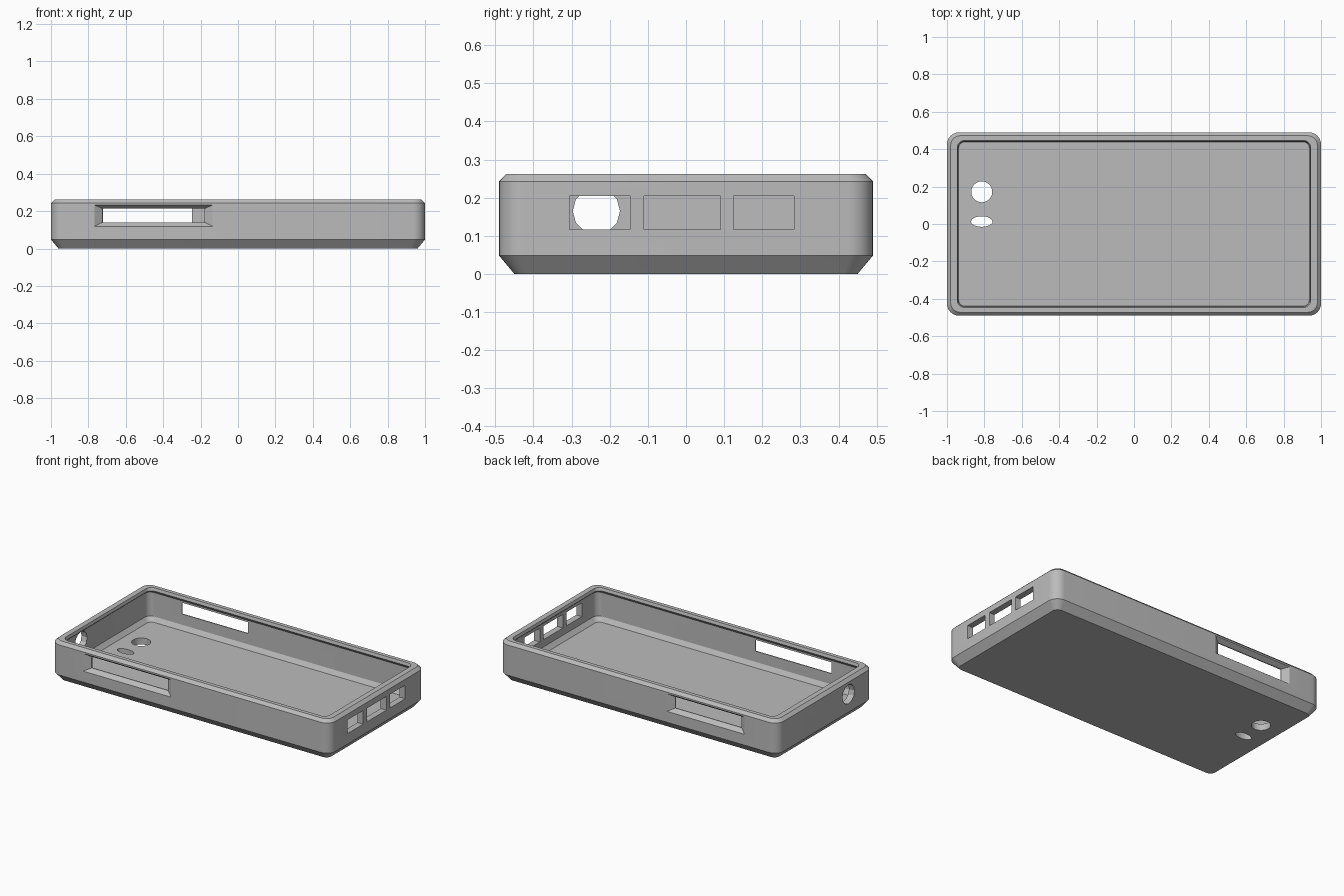
import bpy, bmesh, math

if "Cube" in bpy.data.objects:
    bpy.data.objects.remove(bpy.data.objects["Cube"])

mat = bpy.data.materials.new("mid_grey")
mat.diffuse_color = (0.5, 0.5, 0.5, 1)
mat.use_nodes = True
mat.node_tree.nodes["Principled BSDF"].inputs["Base Color"].default_value = mat.diffuse_color


def loft(name, rings):
    """Closed solid through a list of equal-length point rings, capped at both ends."""
    bm = bmesh.new()
    vs = [[bm.verts.new(p) for p in ring] for ring in rings]
    n = len(vs[0])
    for a, b in zip(vs, vs[1:]):
        for i in range(n):
            j = (i + 1) % n
            bm.faces.new((a[i], a[j], b[j], b[i]))
    bm.faces.new(vs[0][::-1])
    bm.faces.new(vs[-1])
    bmesh.ops.recalc_face_normals(bm, faces=bm.faces)
    me = bpy.data.meshes.new(name)
    bm.to_mesh(me)
    bm.free()
    ob = bpy.data.objects.new(name, me)
    bpy.context.collection.objects.link(ob)
    me.materials.append(mat)
    return ob


def rounded(hx, hy, r, z, seg=8):
    """Rounded rectangle ring at height z."""
    pts = []
    for k, (sx, sy) in enumerate([(1, 1), (-1, 1), (-1, -1), (1, -1)]):
        for i in range(seg + 1):
            a = math.pi / 2 * (k + i / seg)
            pts.append((sx * (hx - r) + r * math.cos(a), sy * (hy - r) + r * math.sin(a), z))
    return pts


def rect_y(x0, x1, z0, z1, y):
    return [(x0, y, z0), (x1, y, z0), (x1, y, z1), (x0, y, z1)]


def rect_x(y0, y1, z0, z1, x):
    return [(x, y0, z0), (x, y1, z0), (x, y1, z1), (x, y0, z1)]


def oval(cx, cy, rx, ry, z, n=32):
    return [(cx + rx * math.cos(2 * math.pi * i / n), cy + ry * math.sin(2 * math.pi * i / n), z)
            for i in range(n)]


# Case shell: up the outside, over the rim and lip, down to the floor
case = loft("case_shell", [rounded(*s) for s in [
    (0.96, 0.45, 0.035, 0.0), (1.0, 0.49, 0.065, 0.048), (1.0, 0.49, 0.065, 0.243),
    (0.98, 0.472, 0.05, 0.262), (0.945, 0.447, 0.04, 0.262), (0.94, 0.442, 0.04, 0.243),
    (0.96, 0.456, 0.04, 0.225), (0.96, 0.456, 0.04, 0.07), (0.937, 0.438, 0.03, 0.042)]])

cutters = []
# Flared button slots in the long walls
for s, x0, x1 in [(-1, -0.725, -0.178), (1, -0.722, -0.247)]:
    f = 0.045
    cutters.append(loft("slot_cutter", [
        rect_y(x0 - f - 0.012, x1 + f + 0.012, 0.111, 0.240, s * 0.50),
        rect_y(x0, x1, 0.14, 0.213, s * 0.462),
        rect_y(x0, x1, 0.14, 0.213, s * 0.40)]))
# Three rectangular ports in the right end
for y0, y1 in [(-0.305, -0.147), (-0.11, 0.09), (0.125, 0.283)]:
    cutters.append(loft("port_cutter", [rect_x(y0, y1, 0.117, 0.205, x) for x in (0.9, 1.1)]))
# Round socket hole in the left end
cutters.append(loft("socket_cutter", [
    [(x, p[0], p[1]) for p in oval(-0.235, 0.165, 0.062, 0.062, 0, 12)] for x in (-1.1, -0.9)]))
# Lens and flash holes in the floor
for cy, rx, ry in [(0.172, 0.056, 0.056), (0.013, 0.057, 0.028)]:
    cutters.append(loft("lens_cutter", [oval(-0.814, cy, rx, ry, z) for z in (-0.1, 0.1)]))

# Cut the openings and tidy up
bpy.context.view_layer.objects.active = case
case.select_set(True)
for c in cutters:
    c.hide_render = True
    m = case.modifiers.new("cut", "BOOLEAN")
    m.operation, m.solver, m.object = "DIFFERENCE", "EXACT", c
    bpy.ops.object.modifier_apply(modifier=m.name)
    bpy.data.objects.remove(c, do_unlink=True)
bpy.ops.object.shade_smooth_by_angle(angle=math.radians(25))
